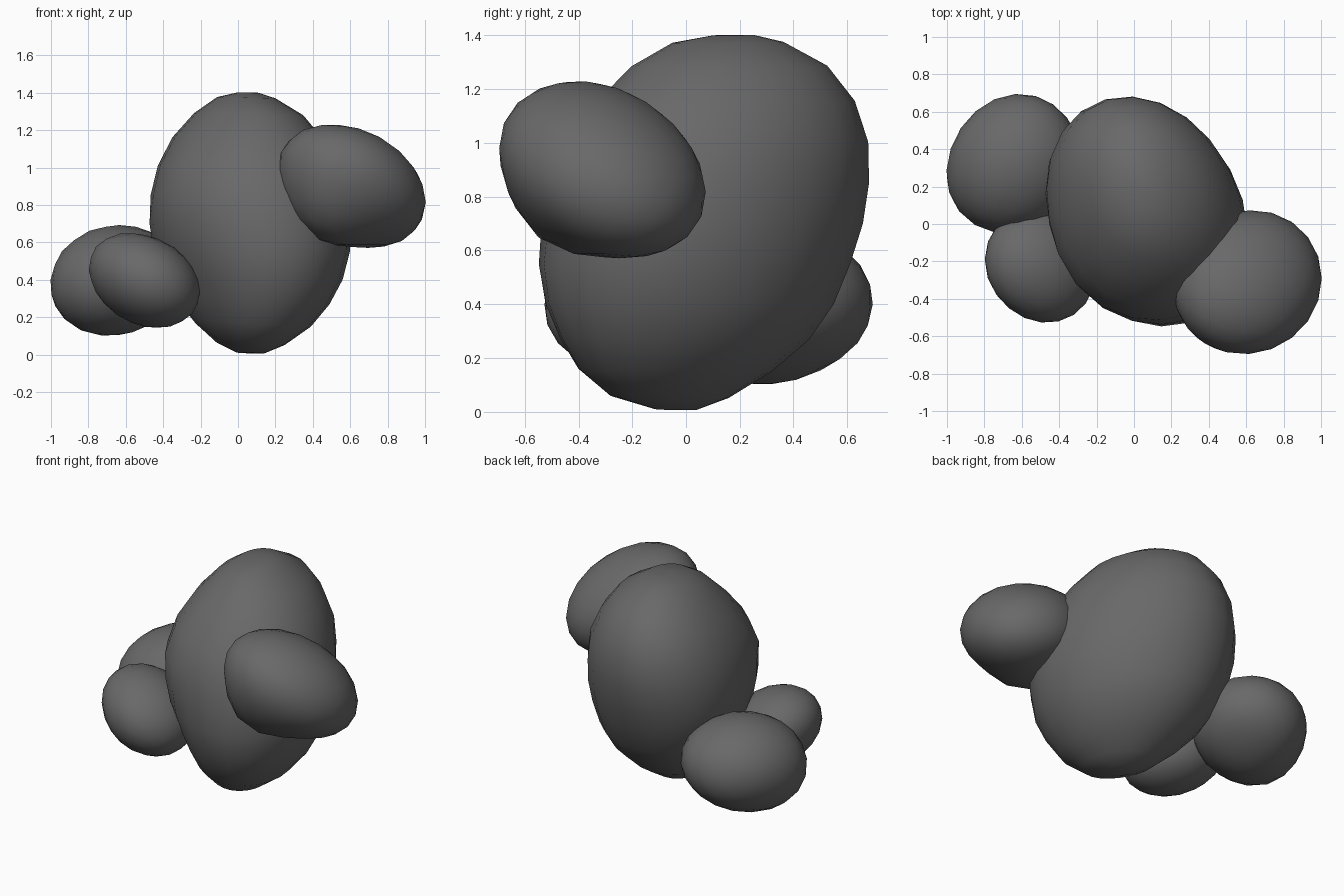
import bpy, bmesh, math
from mathutils import Vector

if "Cube" in bpy.data.objects:
    bpy.data.objects.remove(bpy.data.objects["Cube"])

stone = bpy.data.materials.new("dark_grey_stone")
stone.diffuse_color = (0.14, 0.14, 0.14, 1)
stone.use_nodes = True
stone.node_tree.nodes["Principled BSDF"].inputs["Base Color"].default_value = stone.diffuse_color


def swell(bm, centre, bumps):
    """Push the surface out (or in) around given directions."""
    c = Vector(centre)
    for v in bm.verts:
        d = v.co - c
        n = d.normalized()
        s = 1 + sum(amount * max(0, n.dot(Vector(way).normalized())) ** 4
                    for way, amount in bumps)
        v.co = c + d * s


def finish(name, bm):
    bmesh.ops.recalc_face_normals(bm, faces=bm.faces[:])
    for f in bm.faces:
        f.smooth = True
    mesh = bpy.data.meshes.new(name)
    bm.to_mesh(mesh)
    bm.free()
    mesh.materials.append(stone)
    bpy.context.collection.objects.link(bpy.data.objects.new(name, mesh))


def boulder(name, rings, centre, bumps, sides=22, skew=-0.17):
    """Loft skewed elliptical rings: (z, x min, x max, y min, y max)."""
    bm = bmesh.new()
    loops = []
    shift = math.asin(skew)
    for z, x0, x1, y0, y1 in rings:
        loop = []
        for i in range(sides):
            t = 2 * math.pi * i / sides
            loop.append(bm.verts.new(((x0 + x1) / 2 + (x1 - x0) / 2 * math.cos(t),
                                      (y0 + y1) / 2 + (y1 - y0) / 2 * math.sin(t + shift), z)))
        loops.append(loop)
    for a, b in zip(loops, loops[1:]):
        for i in range(sides):
            j = (i + 1) % sides
            bm.faces.new((a[i], a[j], b[j], b[i]))
    for loop in (loops[0], loops[-1]):
        mid = bm.verts.new(sum((v.co for v in loop), Vector()) / sides)
        for i in range(sides):
            bm.faces.new((loop[i], loop[(i + 1) % sides], mid))
    swell(bm, centre, bumps)
    finish(name, bm)


def pebble(name, centre, half, xy, xz, yz, bumps):
    """Tilted ellipsoid from its half extents and the lean between axis pairs."""
    m = math.sqrt(1 - xy * xy)
    n = (yz - xy * xz) / m
    k = math.sqrt(1 - xz * xz - n * n)
    bm = bmesh.new()
    bmesh.ops.create_icosphere(bm, subdivisions=3, radius=1.01)
    for v in bm.verts:
        x, y, z = v.co
        lean = (x, xy * x + m * y, xz * x + n * y + k * z)
        v.co = [c + h * p for c, h, p in zip(centre, half, lean)]
    swell(bm, centre, bumps)
    finish(name, bm)


# Large central rock, leaning back towards the top
boulder("main_rock", [
    (0.003, -0.01, 0.14, -0.12, 0.04),
    (0.05, -0.12, 0.25, -0.29, 0.16),
    (0.15, -0.24, 0.39, -0.41, 0.32),
    (0.27, -0.34, 0.49, -0.48, 0.46),
    (0.40, -0.41, 0.56, -0.53, 0.55),
    (0.55, -0.46, 0.60, -0.548, 0.61),
    (0.70, -0.47, 0.61, -0.53, 0.655),
    (0.85, -0.455, 0.59, -0.50, 0.675),
    (1.00, -0.415, 0.55, -0.43, 0.67),
    (1.15, -0.34, 0.46, -0.32, 0.62),
    (1.28, -0.23, 0.35, -0.20, 0.52),
    (1.37, -0.11, 0.20, -0.05, 0.36),
    (1.398, 0.0, 0.11, 0.10, 0.25),
], (0.07, 0.06, 0.7), [((-0.65, -0.7, 0.3), 0.13),
                       ((-0.68, -0.55, -0.45), -0.10),
                       ((-0.6, 0.6, 0.5), 0.03),
                       ((0.8, 0.5, 0.1), -0.02)])

# Three smaller rocks stuck to its sides
pebble("upper_right_rock", (0.615, -0.31, 0.90), (0.385, 0.38, 0.325),
       0.05, -0.26, -0.26, [((-0.55, -0.5, -0.67), 0.30), ((-0.85, 0, 0.5), 0.04)])
pebble("back_left_rock", (-0.635, 0.325, 0.40), (0.355, 0.37, 0.29),
       0.1, 0, 0, [((-0.6, -0.35, -0.6), 0.11), ((0.6, 0.45, -0.6), -0.10)])
pebble("front_left_rock", (-0.495, -0.22, 0.393), (0.29, 0.305, 0.248),
       -0.1, -0.22, 0, [((-0.77, 0, 0.64), 0.06)])
